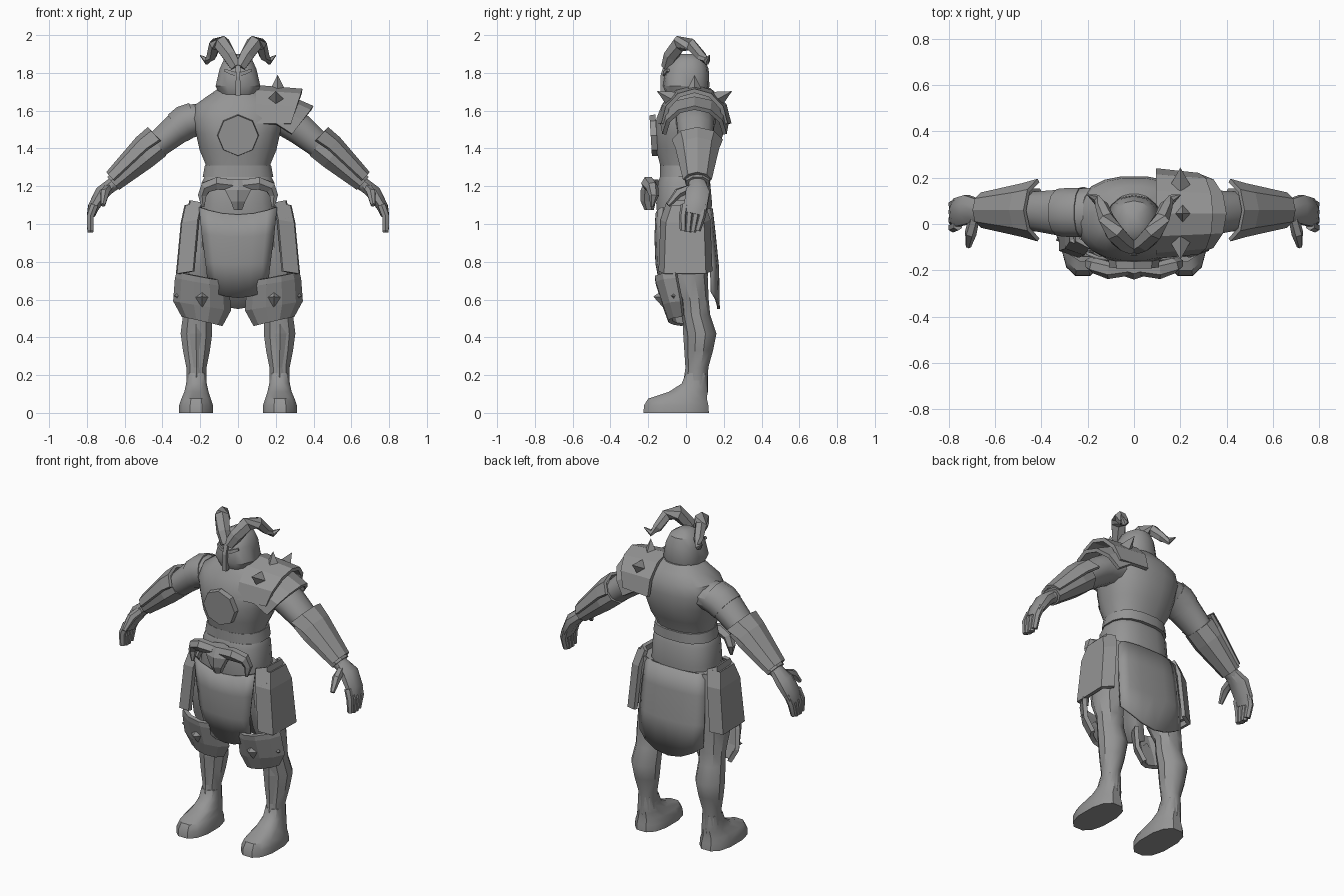
import bpy, bmesh
from math import sin, cos, pi, radians
from mathutils import Vector, Matrix

cube = bpy.data.objects.get("Cube")
if cube:
    bpy.data.objects.remove(cube, do_unlink=True)

grey = bpy.data.materials.new("plain_grey")
grey.use_nodes = True
shade = (0.3, 0.3, 0.3, 1)
grey.diffuse_color = shade
grey.node_tree.nodes["Principled BSDF"].inputs["Base Color"].default_value = shade
smooth_parts = []


def finish(name, bm, mirror=False, smooth=False, thick=0):
    """Turn a bmesh into a named object with its modifiers."""
    bmesh.ops.recalc_face_normals(bm, faces=bm.faces)
    mesh = bpy.data.meshes.new(name)
    bm.to_mesh(mesh)
    bm.free()
    mesh.materials.append(grey)
    obj = bpy.data.objects.new(name, mesh)
    bpy.context.scene.collection.objects.link(obj)
    if thick:
        solid = obj.modifiers.new("thickness", 'SOLIDIFY')
        solid.thickness = thick
        solid.offset = 0
    if mirror:
        mod = obj.modifiers.new("mirror", 'MIRROR')
        mod.use_mirror_merge = False
    if smooth:
        smooth_parts.append(obj)
    return obj


def power(value, exponent):
    return abs(value) ** exponent * (1 if value >= 0 else -1)


def loft(name, rings, sides=10, flat=False, square=1.0, mirror=False, smooth=True):
    """Skin rings of (x, y, z, radius, y radius); flat keeps every ring level."""
    bm = bmesh.new()
    centres = [Vector(r[:3]) for r in rings]
    loops = []
    for i, ring in enumerate(rings):
        ahead = centres[min(i + 1, len(rings) - 1)] - centres[max(i - 1, 0)]
        tangent = Vector((0, 0, 1)) if flat else ahead.normalized()
        side = Vector((0, 1, 0))
        side = (side - tangent * side.dot(tangent)).normalized()
        across = tangent.cross(side)
        loop = []
        for k in range(sides):
            a = 2 * pi * (k + 0.5) / sides
            loop.append(bm.verts.new(centres[i]
                                     + across * ring[3] * power(cos(a), square)
                                     + side * ring[-1] * power(sin(a), square)))
        loops.append(loop)
    for low, high in zip(loops, loops[1:]):
        for k in range(sides):
            n = (k + 1) % sides
            bm.faces.new((low[k], low[n], high[n], high[k]))
    bm.faces.new(loops[0])
    bm.faces.new(loops[-1])
    return finish(name, bm, mirror, smooth)


def sheet(name, rows, thick, mirror=False, smooth=False):
    """Skin a grid of points and give it thickness."""
    bm = bmesh.new()
    grid = [[bm.verts.new(p) for p in row] for row in rows]
    for low, high in zip(grid, grid[1:]):
        for k in range(len(low) - 1):
            bm.faces.new((low[k], low[k + 1], high[k + 1], high[k]))
    return finish(name, bm, mirror, smooth, thick)


def prism(name, base, direction, r1, r2, height, sides=4, mirror=False):
    """Cone or disc standing on a base point."""
    bm = bmesh.new()
    turn = Vector(direction).to_track_quat('Z', 'Y').to_matrix().to_4x4()
    place = Matrix.Translation(base) @ turn @ Matrix.Translation((0, 0, height / 2))
    bmesh.ops.create_cone(bm, cap_ends=True, segments=sides, radius1=r1,
                          radius2=r2, depth=height, matrix=place)
    return finish(name, bm, mirror)


def fan(limit, steps):
    return [radians(-limit + 2 * limit * k / steps) for k in range(steps + 1)]


# Torso, hips and belt
loft("torso", [(0, -.01, 1.22, .165, .12), (0, -.005, 1.32, .175, .135),
               (0, .005, 1.39, .205, .165), (0, .015, 1.48, .225, .185),
               (0, .025, 1.56, .25, .183), (0, .035, 1.63, .23, .165),
               (0, .035, 1.68, .16, .13), (0, .03, 1.72, .1, .1)],
     sides=20, flat=True, square=.85)
loft("cuirass_hem", [(0, 0, 1.25, .19, .14), (0, 0, 1.31, .178, .14)],
     sides=16, flat=True, square=.8)
loft("hips", [(0, 0, .9, .17, .1), (0, 0, 1.1, .19, .13)], sides=12, flat=True, square=.7)
loft("belt", [(0, -.01, 1.05, .207, .145), (0, -.01, 1.11, .2, .15),
              (0, -.01, 1.22, .195, .14), (0, -.01, 1.25, .18, .13)],
     sides=16, flat=True, square=.75)
prism("chest_medallion", (0, -.155, 1.47), (0, -1, -.06), .11, .107, .032, sides=8)

# Horned skull buckle
loft("buckle_skull", [(0, -.195, 1.075, .025, .025), (0, -.2, 1.12, .045, .04),
                      (0, -.195, 1.18, .08, .045), (0, -.18, 1.235, .06, .035)],
     sides=6, flat=True, smooth=False)
loft("buckle_horn", [(.03, -.19, 1.205, .034), (.11, -.2, 1.215, .038),
                     (.17, -.18, 1.195, .034), (.19, -.17, 1.15, .026),
                     (.185, -.18, 1.09, .008)], sides=6, mirror=True, smooth=False)


# Hanging cloths
def cloth(name, rows, bend):
    grid = []
    for z, half, y, drop in rows:
        grid.append([(half * t, y + bend * t ** 4, z - drop * (1 - t * t))
                     for t in (-1, -.75, -.4, 0, .4, .75, 1)])
    sheet(name, grid, .014, smooth=True)


cloth("front_cloth", [(1.09, .205, -.155, .04), (.95, .19, -.16, .02),
                      (.8, .17, -.155, .01), (.65, .152, -.12, .04)], .03)
cloth("back_cloth", [(1.08, .2, .135, 0), (.95, .213, .15, 0),
                     (.78, .22, .168, .01), (.64, .215, .172, .09)], -.035)

# Side hip plates, an outer one over an inner one
for label, grow in (("inner", -.012), ("outer", .014)):
    rows = []
    for z, shift, trim in ((1.11, -.02, .03), (1.02, 0, 0), (.75, .025, -.01)):
        rows.append([(.21 + shift, -.125 + trim, z),
                     (.275 + shift + grow, -.1 + trim, z - grow),
                     (.28 + shift + grow, .09 - trim, z - grow),
                     (.23 + shift, .12 - trim, z)])
    sheet(label + "_hip_plate", rows, .022, mirror=True)

# Legs and feet
loft("leg", [(.17, .01, 1.08, .1, .11), (.19, .01, .9, .105, .12),
             (.205, .015, .72, .095, .1), (.215, .045, .6, .08, .075),
             (.215, .052, .52, .08, .076), (.22, .077, .42, .088, .084),
             (.22, .07, .33, .075, .073), (.22, .06, .24, .056, .058),
             (.22, .055, .1, .056, .06)], flat=True, mirror=True)
loft("shin_guard", [(.222, .045, .51, .06, .06), (.222, .045, .42, .062, .06),
                    (.22, .045, .24, .04, .048), (.22, .035, .12, .045, .055)],
     sides=6, flat=True, mirror=True, smooth=False)
loft("foot", [(.222, -.052, 0, .093, .178), (.222, -.052, .04, .092, .175),
              (.222, -.045, .075, .08, .16), (.22, .012, .112, .066, .105),
              (.22, .045, .155, .056, .07), (.22, .056, .21, .052, .058)],
     sides=12, flat=True, square=.8, mirror=True)

# Knee guards with studs
rows = []
for z, wide, y, deep in ((.72, .125, -.03, .128), (.69, .135, -.025, .128),
                         (.57, .145, -.005, .11), (.49, .1, 0, .085)):
    rows.append([(.19 + wide * sin(a), y - deep * cos(a), z + .025 * sin(a))
                 for a in fan(80, 5)])
sheet("knee_guard", rows, .025, mirror=True)
prism("knee_spike", (.19, -.118, .61), (0, -1, .1), .05, 0, .055, mirror=True)
prism("knee_side_spike", (.31, -.06, .62), (1, -.4, 0), .025, 0, .03, mirror=True)

# Arms and hands
loft("arm", [(.17, .05, 1.555, .085, .11), (.25, .05, 1.55, .09, .105),
             (.33, .05, 1.5, .085, .1), (.42, .055, 1.425, .073, .088),
             (.5, .06, 1.355, .068, .08), (.68, .06, 1.195, .035, .045)],
     sides=12, mirror=True)
loft("bracer", [(.425, .06, 1.42, .08, .1), (.5, .06, 1.36, .08, .103),
                (.66, .062, 1.215, .05, .066)], sides=8, mirror=True, smooth=False)
out = Vector((.68, 0, .73))
rows = []
for x, z, high, wide in ((.4, 1.43, .105, .13), (.47, 1.385, .093, .11),
                         (.65, 1.225, .06, .07)):
    rows.append([Vector((x, .06, z)) + out * high * cos(a)
                 + Vector((0, wide * sin(a), 0)) for a in fan(80, 4)])
sheet("bracer_plate", rows, .018, mirror=True)
loft("palm", [(.66, .06, 1.215, .037, .045), (.72, .062, 1.165, .042, .068),
              (.765, .05, 1.09, .032, .066), (.777, .04, 1.05, .024, .058)],
     sides=8, mirror=True)
for i in range(4):
    y = .093 - .033 * i
    loft("finger_%d" % (i + 1), [(.76, y, 1.1, .022), (.782, y - .01, 1.04, .021),
                                 (.782, y * .75 - .01, .953 + .008 * abs(i - 1.5), .018)],
         sides=6, mirror=True)
loft("thumb", [(.69, .03, 1.19, .024), (.705, -.04, 1.165, .026),
               (.715, -.095, 1.1, .013)], sides=6, mirror=True)


# Layered pauldron on the left shoulder, strap on the right
def arch(x, lean, y_reach, z, rise):
    return [(x + lean * cos(a), .045 + y_reach * sin(a), z + rise * cos(a))
            for a in fan(90, 6)]


sheet("pauldron_top", [arch(.095, 0, .185, 1.53, .195), arch(.28, .06, .165, 1.53, .175)], .022)
sheet("pauldron_rim", [arch(.2, .08, .17, 1.53, .135), arch(.285, .11, .16, 1.475, .14)], .022)
for label, spot, aim in (("top", (.21, .045, 1.7), (0, 0, 1)),
                         ("front", (.2, -.075, 1.66), (0, -1, .55)),
                         ("back", (.2, .165, 1.66), (0, 1, .55))):
    prism(label + "_pauldron_spike", spot, aim, .045, 0, .09)
loft("shoulder_strap", [(-.23, .05, 1.555, .093, .109), (-.28, .05, 1.538, .095, .109),
                        (-.32, .05, 1.508, .09, .105)], sides=12)

# Helmet and horns
loft("helmet", [(0, .005, 1.685, .1, .108), (0, 0, 1.73, .121, .124),
                (0, .005, 1.82, .1, .115), (0, .01, 1.87, .077, .09),
                (0, .01, 1.9, .03, .04)], sides=14, flat=True, square=.85)
loft("nose_guard", [(0, -.105, 1.84, .018), (0, -.125, 1.78, .016),
                    (0, -.122, 1.68, .02)], sides=4, smooth=False)
loft("brow_ridge", [(0, -.112, 1.79, .014), (.035, -.108, 1.8, .014),
                    (.07, -.095, 1.815, .01)], sides=4, mirror=True, smooth=False)
loft("horn", [(.01, -.1, 1.83, .032), (.045, -.08, 1.89, .04),
              (.085, -.035, 1.955, .045), (.12, .025, 1.95, .035),
              (.14, .08, 1.89, .028), (.165, .11, 1.862, .02),
              (.2, .125, 1.893, .003)], sides=6, mirror=True, smooth=False)

# Soft shading on the rounded parts
bpy.ops.object.select_all(action='DESELECT')
for obj in smooth_parts:
    obj.select_set(True)
bpy.context.view_layer.objects.active = smooth_parts[0]
bpy.ops.object.shade_smooth_by_angle(angle=radians(35))
